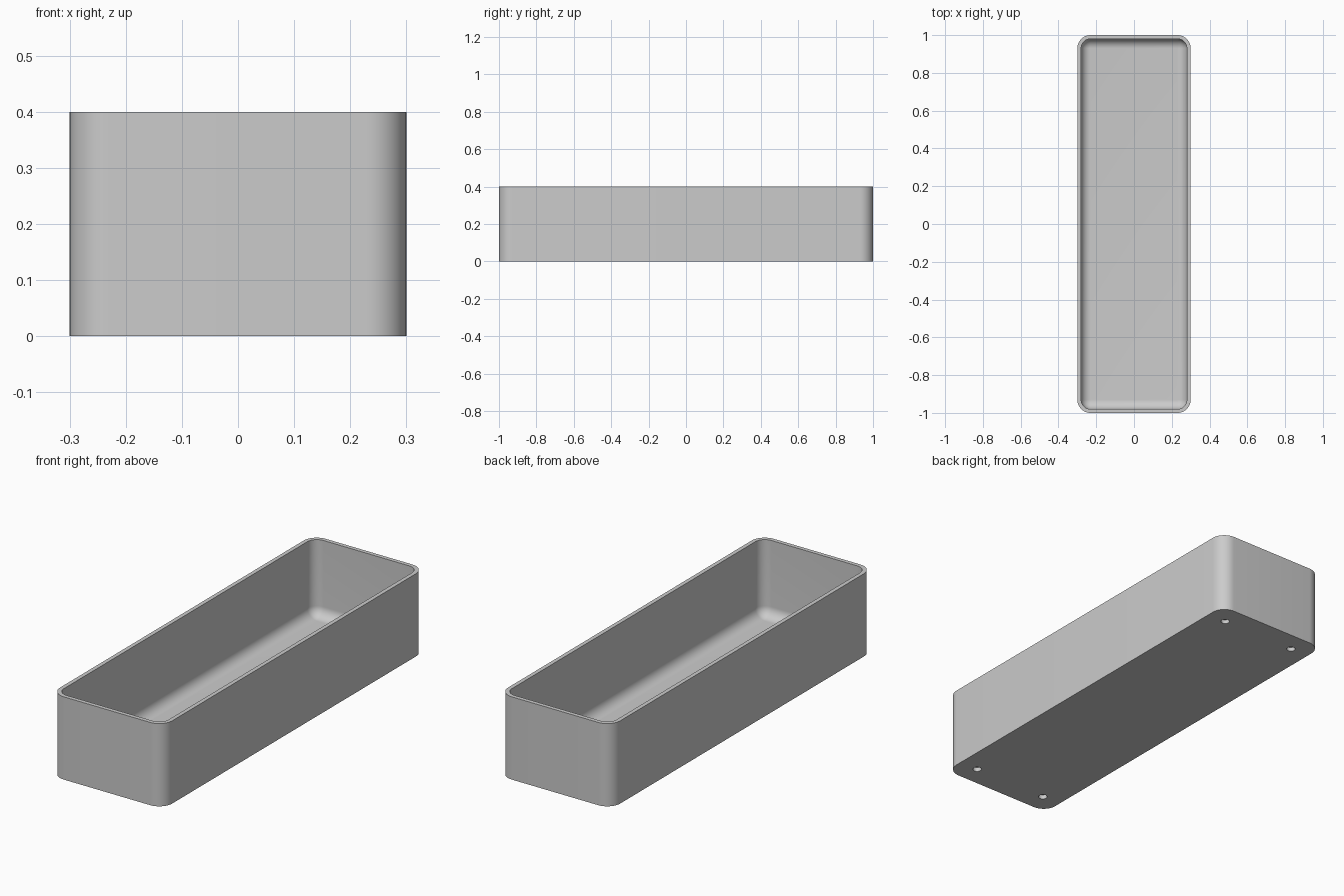
import bpy
import bmesh
from math import sin, cos, pi
from mathutils import Matrix

cube = bpy.data.objects.get("Cube")
if cube:
    bpy.data.objects.remove(cube, do_unlink=True)

HALF_X, HALF_Y, HEIGHT = 0.3, 1.0, 0.4
CORNER, WALL, FLOOR = 0.07, 0.02, 0.03
FILLET = CORNER - WALL
STEPS = 12

grey = bpy.data.materials.new("plain grey")
grey.use_nodes = True
colour = (0.6, 0.6, 0.6, 1)
grey.diffuse_color = colour
grey.node_tree.nodes["Principled BSDF"].inputs["Base Color"].default_value = colour


def ring(bm, inset, z):
    """Rounded rectangle of vertices, inset from the outer outline."""
    radius = max(CORNER - inset, 0)
    verts = []
    for i, (sx, sy) in enumerate([(1, 1), (-1, 1), (-1, -1), (1, -1)]):
        for s in range(STEPS + 1):
            a = (i + s / STEPS) * pi / 2
            verts.append(bm.verts.new((sx * (HALF_X - CORNER) + radius * cos(a),
                                       sy * (HALF_Y - CORNER) + radius * sin(a), z)))
    return verts


# Tray shell: outer wall, rim, inner wall, filleted floor
bm = bmesh.new()
levels = [(0, 0), (0, HEIGHT), (WALL, HEIGHT)]
for s in range(STEPS + 1):
    t = s / STEPS * pi / 2
    levels.append((WALL + FILLET * (1 - cos(t)), FLOOR + FILLET * (1 - sin(t))))
rings = [ring(bm, inset, z) for inset, z in levels]
for low, high in zip(rings, rings[1:]):
    for i in range(len(low)):
        j = (i + 1) % len(low)
        bm.faces.new((low[i], low[j], high[j], high[i]))
bm.faces.new(rings[0][::-1])
bm.faces.new(rings[-1])
bmesh.ops.remove_doubles(bm, verts=bm.verts, dist=1e-5)
bmesh.ops.recalc_face_normals(bm, faces=bm.faces)
mesh = bpy.data.meshes.new("tray")
bm.to_mesh(mesh)
bm.free()
mesh.materials.append(grey)
tray = bpy.data.objects.new("tray", mesh)
bpy.context.collection.objects.link(tray)

# Four shallow round sockets under the base
bm = bmesh.new()
for sx in (-1, 1):
    for sy in (-1, 1):
        bmesh.ops.create_cone(bm, cap_ends=True, segments=32, radius1=0.02, radius2=0.02,
                              depth=0.04, matrix=Matrix.Translation((sx * 0.2, sy * 0.9, 0)))
cut_mesh = bpy.data.meshes.new("socket_cutter")
bm.to_mesh(cut_mesh)
bm.free()
cut_mesh.materials.append(grey)
cutter = bpy.data.objects.new("socket_cutter", cut_mesh)
bpy.context.collection.objects.link(cutter)
cutter.hide_render = True

# Apply the cut, then smooth the curved surfaces
bpy.ops.object.select_all(action='DESELECT')
tray.select_set(True)
bpy.context.view_layer.objects.active = tray
mod = tray.modifiers.new("sockets", 'BOOLEAN')
mod.operation = 'DIFFERENCE'
mod.solver = 'EXACT'
mod.object = cutter
bpy.ops.object.modifier_apply(modifier=mod.name)
bpy.data.objects.remove(cutter, do_unlink=True)
bpy.ops.object.shade_smooth_by_angle(angle=pi / 6)
